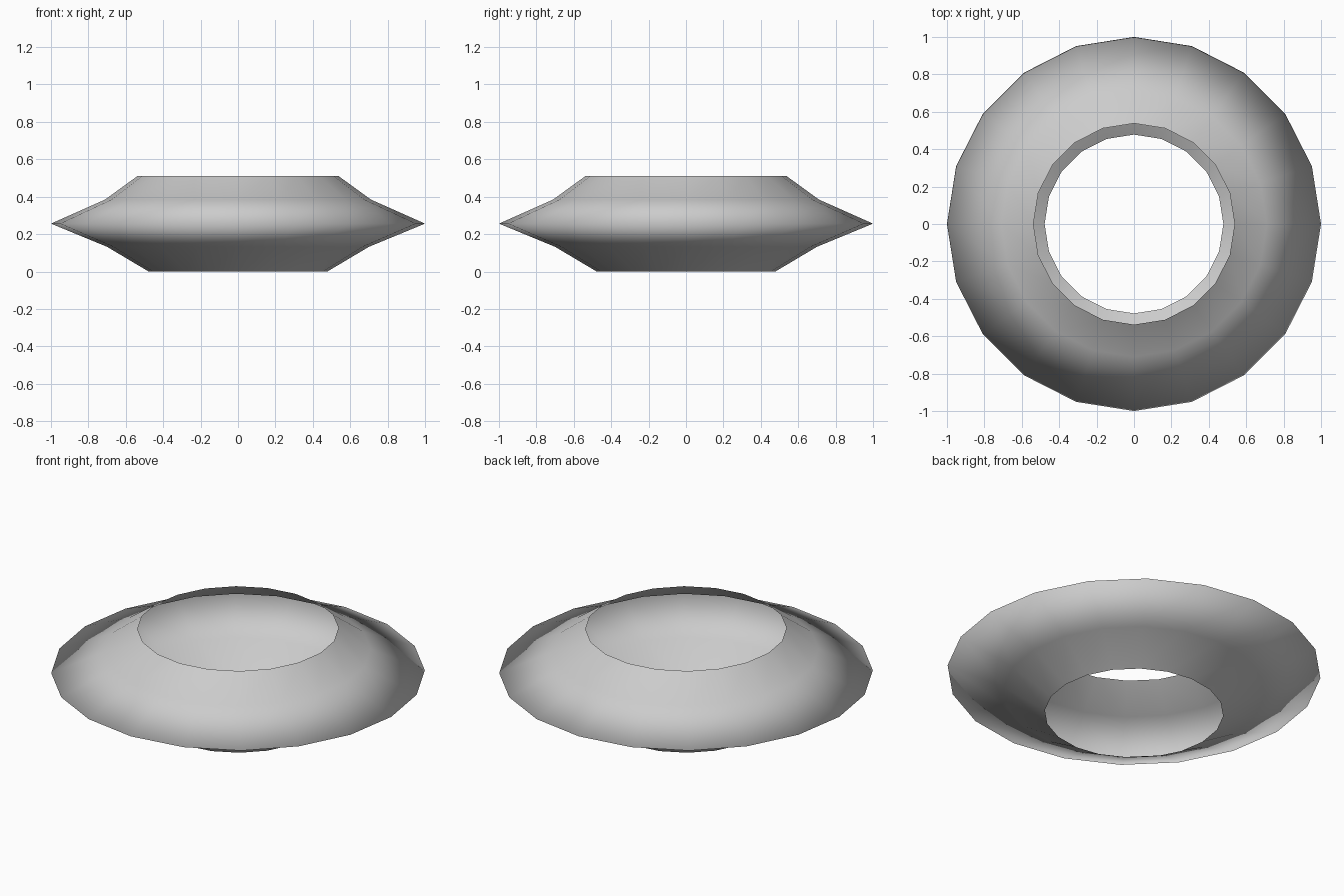
import bpy, bmesh
from math import cos, sin, tau

if "Cube" in bpy.data.objects:
    bpy.data.objects.remove(bpy.data.objects["Cube"])

SIDES = 20
# Radius and height of each ring, from the bottom opening to the top opening
PROFILE = [(0.478, 0.0), (0.70, 0.132), (1.0, 0.256), (0.71, 0.385), (0.538, 0.51)]

# Open, hollow ring shell: the profile spun around z
bm = bmesh.new()
rings = [[bm.verts.new((r * cos(tau * i / SIDES), r * sin(tau * i / SIDES), z))
          for i in range(SIDES)] for r, z in PROFILE]
for low, high in zip(rings, rings[1:]):
    for i in range(SIDES):
        j = (i + 1) % SIDES
        face = bm.faces.new((low[i], low[j], high[j], high[i]))
        face.smooth = True

mesh = bpy.data.meshes.new("ring_shell")
bm.to_mesh(mesh)
bm.free()
bpy.context.collection.objects.link(bpy.data.objects.new("ring_shell", mesh))
